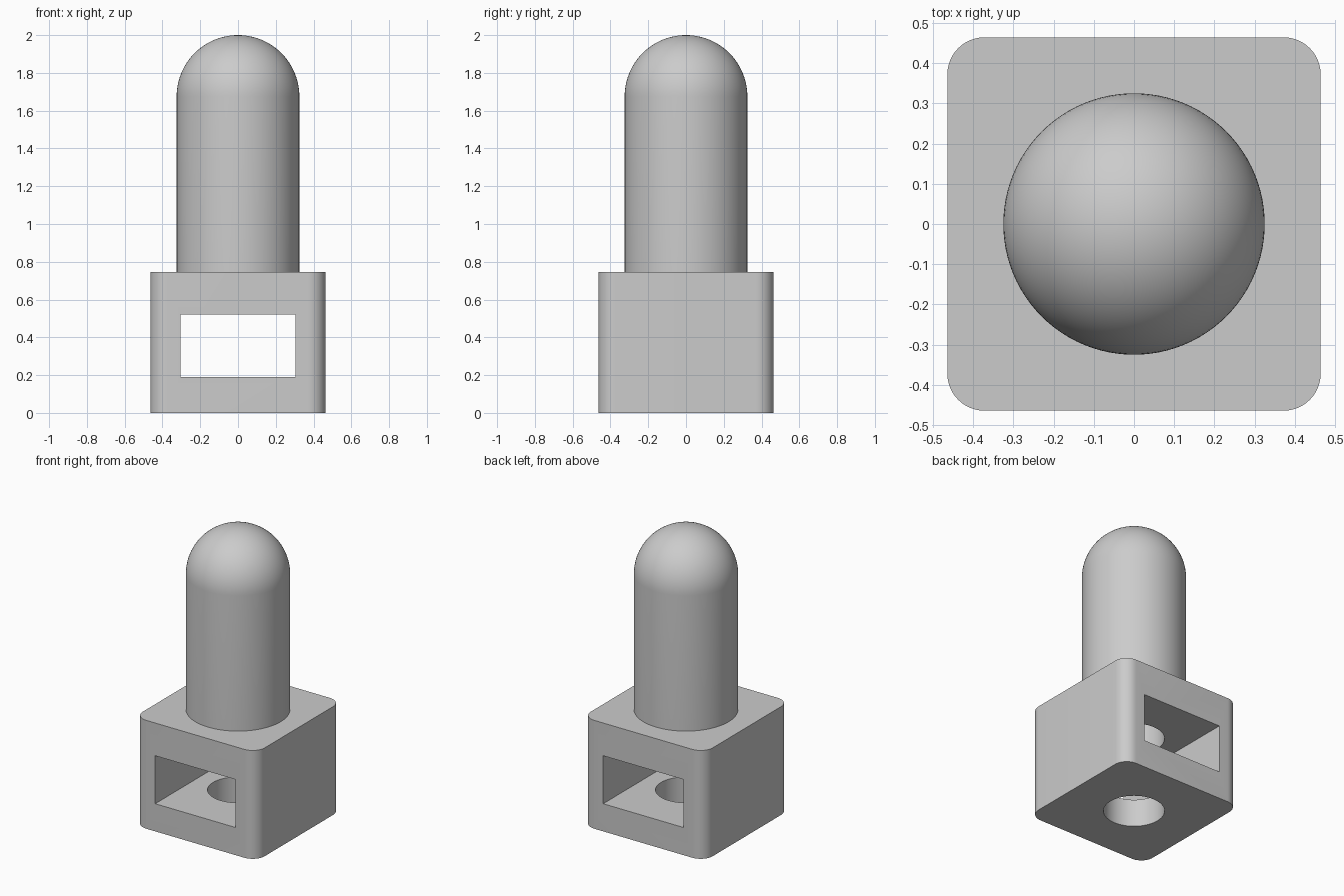
import bpy
import bmesh
from math import cos, sin, pi, radians
from mathutils import Vector

if "Cube" in bpy.data.objects:
    bpy.data.objects.remove(bpy.data.objects["Cube"])

# Main dimensions
HALF, CORNER, BODY_TOP = 0.464, 0.092, 0.745
POST_R, TOTAL, BORE_R = 0.325, 2.0, 0.19
WINDOW_HALF, WINDOW_LOW, WINDOW_HIGH = 0.305, 0.19, 0.52

grey = bpy.data.materials.new("plain grey")
grey.use_nodes = True
grey.diffuse_color = (0.6, 0.6, 0.6, 1)
grey.node_tree.nodes["Principled BSDF"].inputs["Base Color"].default_value = (0.6, 0.6, 0.6, 1)


def make_object(name, bm):
    bmesh.ops.recalc_face_normals(bm, faces=bm.faces)
    mesh = bpy.data.meshes.new(name)
    bm.to_mesh(mesh)
    bm.free()
    mesh.materials.append(grey)
    obj = bpy.data.objects.new(name, mesh)
    bpy.context.collection.objects.link(obj)
    return obj


def prism(name, outline, low, high):
    """Extrude an outline in the xy plane from low to high."""
    bm = bmesh.new()
    face = bm.faces.new([bm.verts.new((x, y, low)) for x, y in outline])
    top = bmesh.ops.extrude_face_region(bm, geom=[face])["geom"]
    verts = [v for v in top if isinstance(v, bmesh.types.BMVert)]
    bmesh.ops.translate(bm, verts=verts, vec=(0, 0, high - low))
    return make_object(name, bm)


def lathe(name, profile, steps=96):
    """Spin an (r, z) profile about the z axis."""
    bm = bmesh.new()
    verts = [bm.verts.new((r, 0, z)) for r, z in profile]
    edges = [bm.edges.new(pair) for pair in zip(verts, verts[1:])]
    bmesh.ops.spin(bm, geom=verts + edges, cent=(0, 0, 0), axis=(0, 0, 1),
                   angle=2 * pi, steps=steps, use_merge=True)
    bmesh.ops.remove_doubles(bm, verts=bm.verts, dist=1e-5)
    return make_object(name, bm)


def combine(target, other, operation):
    """Apply a boolean to target, then discard the other object."""
    mod = target.modifiers.new("boolean", "BOOLEAN")
    mod.object, mod.operation, mod.solver = other, operation, "EXACT"
    bpy.ops.object.select_all(action="DESELECT")
    target.select_set(True)
    bpy.context.view_layer.objects.active = target
    bpy.ops.object.modifier_apply(modifier=mod.name)
    bpy.data.objects.remove(other)


# Square base with rounded upright corners
outline = []
for quarter in range(4):
    a0 = quarter * pi / 2
    sx, sy = (1, -1, -1, 1)[quarter], (1, 1, -1, -1)[quarter]
    for i in range(13):
        a = a0 + i * pi / 24
        outline.append((sx * (HALF - CORNER) + CORNER * cos(a),
                        sy * (HALF - CORNER) + CORNER * sin(a)))
body = prism("domed_post_on_base", outline, 0, BODY_TOP)

# Round post with a hemispherical top, sunk a little into the base
dome_z = TOTAL - POST_R
profile = [(0, BODY_TOP - 0.1), (POST_R, BODY_TOP - 0.1)]
profile += [(POST_R * cos(i * pi / 48), dome_z + POST_R * sin(i * pi / 48)) for i in range(24)]
profile.append((0, TOTAL))
combine(body, lathe("post", profile), "UNION")

# Bore running up from the underside into the post
bore = lathe("bore_cutter", [(0, -0.1), (BORE_R, -0.1), (BORE_R, dome_z), (0, dome_z)])
combine(body, bore, "DIFFERENCE")

# Rectangular window from front to back
w = WINDOW_HALF
window = prism("window_cutter", [(-w, -1), (w, -1), (w, 1), (-w, 1)], WINDOW_LOW, WINDOW_HIGH)
combine(body, window, "DIFFERENCE")

# Smooth curves, crisp edges
body.select_set(True)
bpy.context.view_layer.objects.active = body
bpy.ops.object.shade_smooth_by_angle(angle=radians(30))
